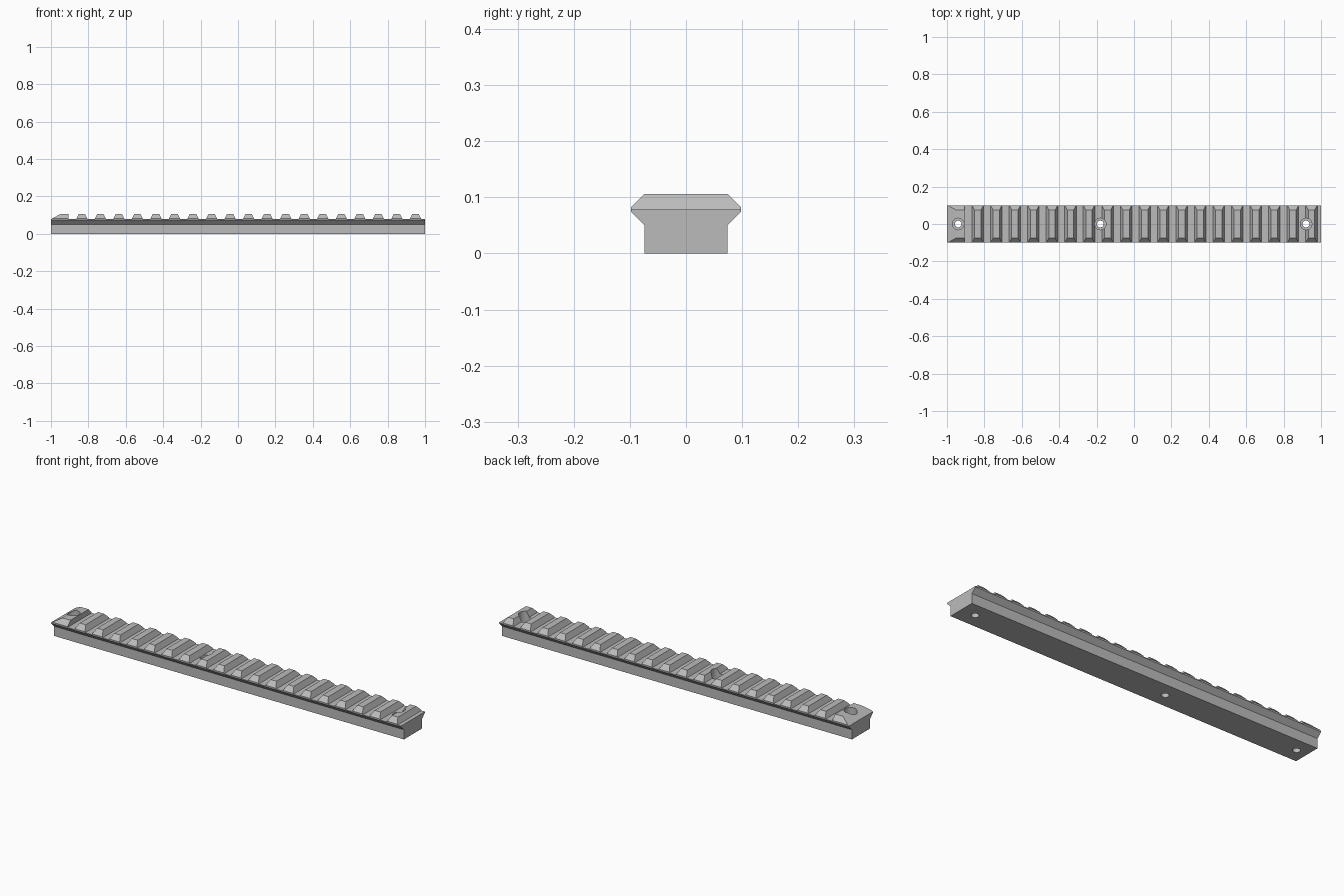
import bpy, bmesh
from mathutils import Vector

cube = bpy.data.objects.get("Cube")
if cube:
    bpy.data.objects.remove(cube, do_unlink=True)

HALF, FLOOR, TOP = 1.0, 0.078, 0.106
PITCH, FIRST_TOOTH, TEETH = 0.0991, -0.835, 19

grey = bpy.data.materials.new("metal grey")
grey.use_nodes = True
colour = (0.5, 0.5, 0.5, 1)
grey.diffuse_color = colour
grey.node_tree.nodes["Principled BSDF"].inputs["Base Color"].default_value = colour


def prism(name, points, direction):
    """Extrude a closed outline along a direction."""
    bm = bmesh.new()
    face = bm.faces.new([bm.verts.new(p) for p in points])
    new = bmesh.ops.extrude_face_region(bm, geom=[face])["geom"]
    bmesh.ops.translate(bm, vec=Vector(direction),
                        verts=[v for v in new if isinstance(v, bmesh.types.BMVert)])
    bmesh.ops.recalc_face_normals(bm, faces=bm.faces)
    mesh = bpy.data.meshes.new(name)
    bm.to_mesh(mesh)
    bm.free()
    mesh.materials.append(grey)
    obj = bpy.data.objects.new(name, mesh)
    bpy.context.collection.objects.link(obj)
    return obj


def cylinder(name, x, radius, z0, z1):
    bpy.ops.mesh.primitive_cylinder_add(vertices=32, radius=radius, depth=z1 - z0,
                                        location=(x, 0, (z0 + z1) / 2))
    obj = bpy.context.object
    obj.name = name
    obj.data.materials.append(grey)
    return obj


def combine(target, tool, operation):
    """Apply a boolean and remove the helper."""
    tool.hide_render = True
    mod = target.modifiers.new(operation.lower(), "BOOLEAN")
    mod.operation, mod.object, mod.solver = operation, tool, "EXACT"
    bpy.context.view_layer.objects.active = target
    bpy.ops.object.modifier_apply(modifier=mod.name)
    bpy.data.objects.remove(tool, do_unlink=True)


# Side silhouette: ramped end block, then a row of tapered teeth
outline = [(HALF, 0), (-HALF, 0), (-HALF, FLOOR), (-0.95, TOP), (-0.905, TOP), (-0.905, FLOOR)]
for i in range(TEETH):
    x = FIRST_TOOTH + i * PITCH
    outline += [(x - 0.031, FLOOR), (x - 0.017, TOP), (x + 0.017, TOP), (x + 0.031, FLOOR)]
outline.append((HALF, FLOOR))
rail = prism("rail", [(x, -0.2, z) for x, z in outline], (0, 0.4, 0))

# Cross-section: narrow foot, flared clamping edge, chamfered top
half_section = [(0.074, -0.1), (0.074, 0.05), (0.098, 0.074), (0.098, 0.082), (0.074, TOP), (0.074, 0.2)]
half_section[-1:] = []
section = half_section + [(-y, z) for y, z in reversed(half_section)]
section = [(y, z + 0.0005 if z == TOP else z) for y, z in section]
combine(rail, prism("section_helper", [(-1.2, y, z) for y, z in section], (2.4, 0, 0)), "INTERSECT")

# Counterbored screw holes
for x in (-0.94, -0.18, 0.92):
    combine(rail, cylinder("bore_helper", x, 0.031, 0.05, 0.2), "DIFFERENCE")
    combine(rail, cylinder("hole_helper", x, 0.018, -0.1, 0.2), "DIFFERENCE")

# Smooth round holes, crisp edges elsewhere
bpy.ops.object.select_all(action="DESELECT")
rail.select_set(True)
bpy.context.view_layer.objects.active = rail
bpy.ops.object.shade_smooth_by_angle(angle=0.4)
